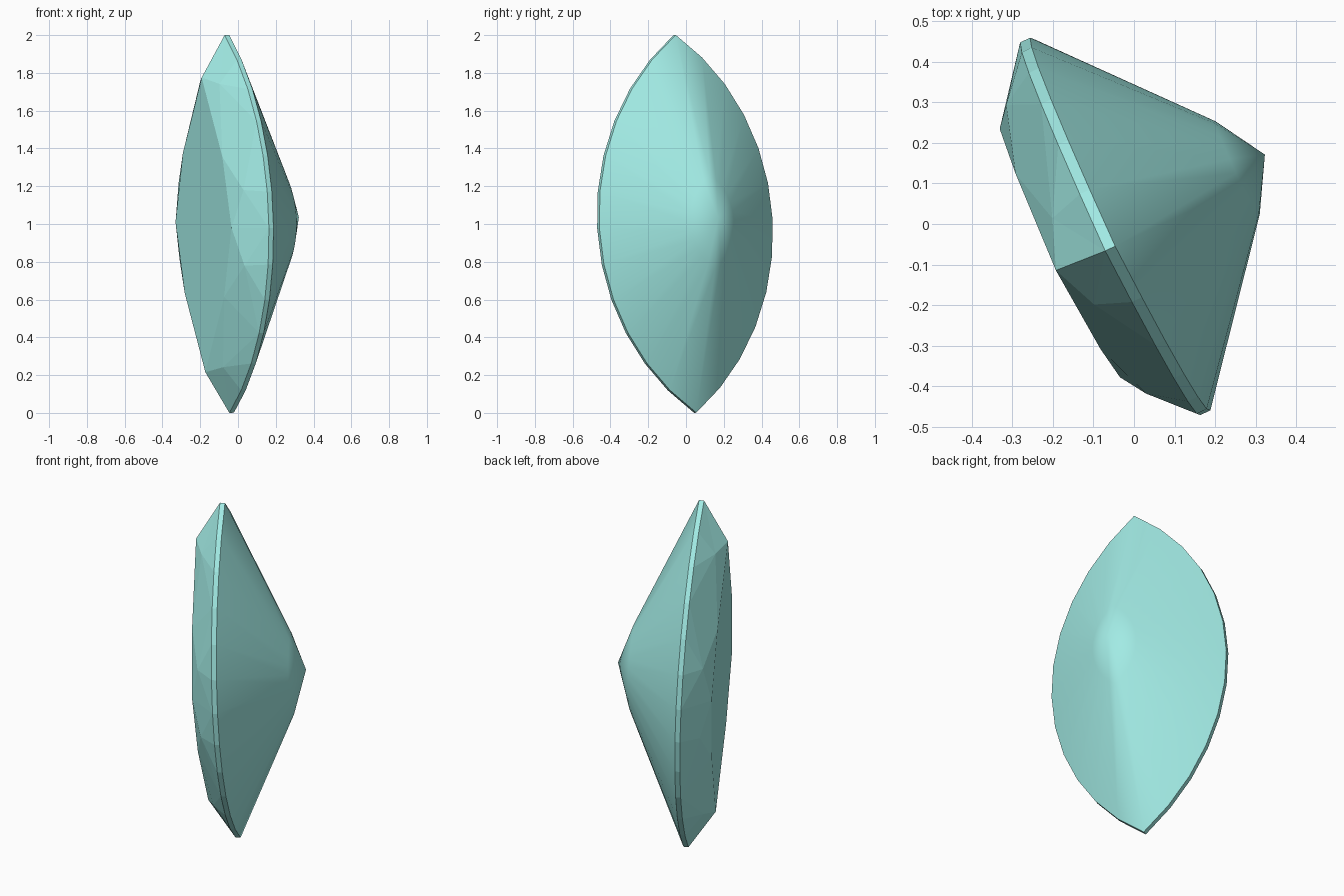
import bpy, bmesh, math
from mathutils import Vector

if "Cube" in bpy.data.objects:
    bpy.data.objects.remove(bpy.data.objects["Cube"])

# local frame of the tilted gem: length, width, depth (towards the pavilion point)
centre = Vector((-0.034, 0.0, 1.001))
L = Vector((-0.0125, -0.0545, 1.0))
N = Vector((0.902, 0.435, 0.035)).normalized()
W = N.cross(L).normalized()

bm = bmesh.new()


def vert(l, w, n):
    return bm.verts.new(centre + L * l + W * w + N * n)


def full_ring(quarter, n):
    """Mirror a quarter outline (long end first, wide end last) to a closed ring."""
    half = quarter + [(-l, w) for l, w in reversed(quarter) if l > 1e-6]
    ring = half + [(l, -w) for l, w in reversed(half) if w > 1e-6]
    return [vert(l, w, n) for l, w in ring]


def face(*vs, smooth=False):
    f = bm.faces.new(vs)
    f.smooth = smooth
    return f


# marquise outline: two circular arcs meeting in points
half_w, seg = 0.51, 6
R = (1 + half_w ** 2) / (2 * half_w)
a_max = math.asin(1 / R)
outline = []
for i in range(seg + 1):
    a = a_max * (1 - i / seg)
    outline.append((R * math.sin(a), max(0.0, R * math.cos(a) - R + half_w)))

# girdle band
low = full_ring(outline, 0.0)
up = full_ring(outline, -0.027)
count = len(low)
for i in range(count):
    k = (i + 1) % count
    face(low[i], low[k], up[k], up[i])

# smooth pavilion: shrinking ring, then the point
inner = full_ring([(l * 0.25, w * 0.25) for l, w in outline], 0.32)
apex = vert(0.02, 0.0, 0.396)
for i in range(count):
    k = (i + 1) % count
    face(low[i], low[k], inner[k], inner[i], smooth=True)
    face(inner[i], inner[k], apex, smooth=True)

# faceted crown: table, star, main and break facets
table = full_ring([(0.78, 0), (0.37, 0.24), (0, 0.34)], -0.165)
star = full_ring([(0.75, 0.118), (0.20, 0.395)], -0.118)
face(*table)
for j in range(8):
    k = (j + 1) % 8
    face(table[j], table[k], star[j])
    main = up[3 * j]
    face(table[j], star[j], main)
    face(table[j], main, star[j - 1])
    for s in range(3):
        face(star[j], up[3 * j + s], up[(3 * j + s + 1) % count])

bmesh.ops.recalc_face_normals(bm, faces=bm.faces[:])
# keep the border between smooth and flat faces crisp
for e in bm.edges:
    if not all(f.smooth for f in e.link_faces):
        e.smooth = False

mesh = bpy.data.meshes.new("marquise_gem")
bm.to_mesh(mesh)
bm.free()
gem = bpy.data.objects.new("marquise_gem", mesh)
bpy.context.collection.objects.link(gem)

mat = bpy.data.materials.new("pale_turquoise")
mat.diffuse_color = (0.36, 0.83, 0.78, 1)
mat.use_nodes = True
mat.node_tree.nodes["Principled BSDF"].inputs["Base Color"].default_value = mat.diffuse_color
mesh.materials.append(mat)
